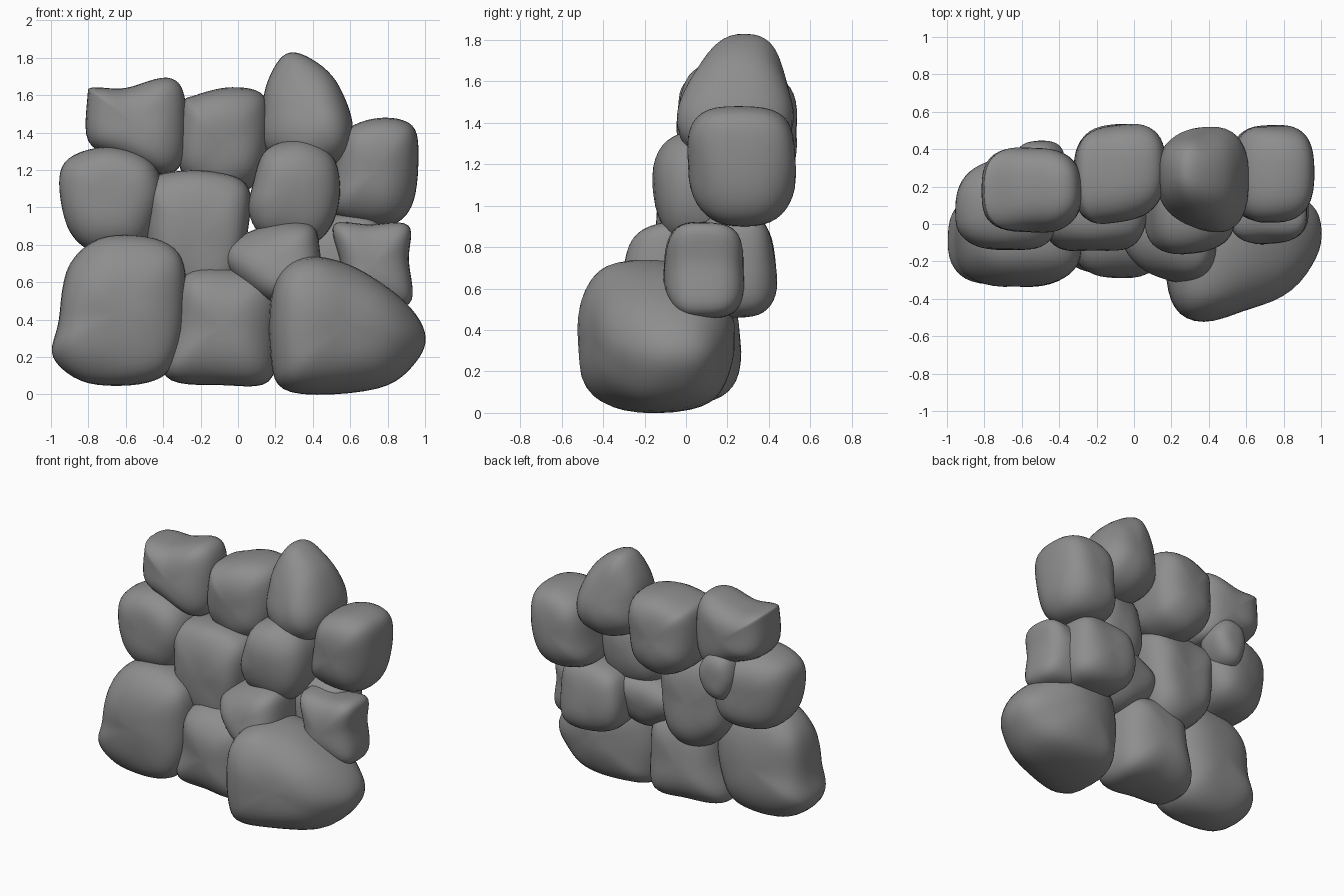
import bpy, bmesh
from math import sin, cos, pi, copysign
from mathutils import Vector, noise

if "Cube" in bpy.data.objects:
    bpy.data.objects.remove(bpy.data.objects["Cube"])

STEPS, RINGS = 6, 22
grey = bpy.data.materials.new("stone_grey")
grey.diffuse_color = (0.27, 0.27, 0.27, 1)
grey.use_nodes = True
grey.node_tree.nodes["Principled BSDF"].inputs["Base Color"].default_value = grey.diffuse_color


def smooth_loop(points):
    """Closed Catmull-Rom curve through the front outline."""
    p = [Vector(q) for q in points]
    n, out = len(p), []
    for i in range(n):
        a, b, c, d = p[i - 1], p[i], p[(i + 1) % n], p[(i + 2) % n]
        for k in range(STEPS):
            t = k / STEPS
            out.append(0.5 * (2 * b + (c - a) * t + (2 * a - 5 * b + 4 * c - d) * t * t
                              + (3 * b - a - 3 * c + d) * t ** 3))
    return out


def stone(name, y0, y1, outline, yaw=0.0, back_yaw=None, tilt=0.0, taper=0.0, power=2.8, bump=0.03):
    """Boulder: front outline (x, z) swelled between y0 and y1, then leaned and dented."""
    loop = smooth_loop(outline)
    back_yaw = yaw if back_yaw is None else back_yaw
    xs, zs = [p.x for p in loop], [p.y for p in loop]
    mid = Vector(((min(xs) + max(xs)) / 2, (min(zs) + max(zs)) / 2))
    yc, yd, seed = (y0 + y1) / 2, (y1 - y0) / 2, Vector((mid.x * 9, 3.1, mid.y * 7))

    def place(q, v):
        dx, dz = q.x - mid.x, q.y - mid.y
        turn = yaw + (back_yaw - yaw) * (v + 1) / 2
        co = Vector((q.x, yc + v * yd * (1 + taper * dz) + turn * dx + tilt * dz, q.y))
        d = noise.noise_vector(co * 3.2 + seed) * bump
        return co + Vector((d.x * 0.35, d.y, d.z * 0.35))

    bm = bmesh.new()
    rings = []
    for r in range(1, RINGS):
        a = -pi / 2 + pi * r / RINGS
        s = cos(a) ** (2 / power)
        v = copysign(abs(sin(a)) ** (2 / power), a)
        rings.append([bm.verts.new(place(mid + (q - mid) * s, v)) for q in loop])
    n = len(loop)
    for A, B in zip(rings, rings[1:]):
        for i in range(n):
            bm.faces.new((A[i], A[(i + 1) % n], B[(i + 1) % n], B[i]))
    for ring, v in ((rings[0], -1), (rings[-1], 1)):
        tip = bm.verts.new(place(mid, v))
        for i in range(n):
            bm.faces.new((ring[i], ring[(i + 1) % n], tip))
    for _ in range(2):
        bmesh.ops.smooth_vert(bm, verts=bm.verts, factor=0.4,
                              use_axis_x=True, use_axis_y=True, use_axis_z=True)
    bmesh.ops.recalc_face_normals(bm, faces=bm.faces)
    me = bpy.data.meshes.new(name)
    bm.to_mesh(me)
    bm.free()
    me.shade_smooth()
    me.materials.append(grey)
    ob = bpy.data.objects.new(name, me)
    bpy.context.collection.objects.link(ob)


# Bottom course
stone("bottom_left_stone", -0.335, 0.17,
      [(-.995, .2), (-.8, .065), (-.48, .065), (-.33, .2), (-.275, .65), (-.4, .82), (-.7, .845),
       (-.9, .7), (-.96, .4)])
stone("bottom_middle_stone", -0.28, 0.265,
      [(-.39, .1), (-.1, .05), (.17, .07), (.21, .35), (.19, .61), (0, .67), (-.29, .65), (-.35, .35)])
stone("bottom_right_stone", -0.48, 0.22,
      [(.17, .2), (.28, .01), (.75, .03), (.95, .17), (1, .33), (.86, .53), (.6, .69),
       (.35, .735), (.19, .58)], yaw=0.36, back_yaw=0.0, tilt=-0.05, power=2.55)

# Second course
stone("small_centre_stone", -0.29, 0.27,
      [(-.06, .8), (-.04, .65), (.2, .48), (.42, .56), (.44, .8), (.38, .92), (.15, .91)],
      yaw=-0.3, back_yaw=0.1, tilt=0.25)
stone("small_right_stone", -0.11, 0.29,
      [(.51, .91), (.55, .7), (.6, .5), (.8, .45), (.93, .5), (.91, .72), (.91, .91), (.7, .91)])
stone("rear_right_stone", 0.04, 0.435,
      [(.31, .88), (.31, .57), (.5, .47), (.75, .5), (.78, .75), (.73, .94), (.5, .96)], power=3.2)

# Third course
stone("left_stone", -0.145, 0.36,
      [(-.955, 1.1), (-.9, .87), (-.75, .76), (-.5, .8), (-.4, 1.05), (-.46, 1.25),
       (-.68, 1.325), (-.91, 1.26)], yaw=-0.05, back_yaw=0.2)
stone("centre_stone", -0.145, 0.32,
      [(-.5, .95), (-.45, .66), (-.24, .49), (-.02, .55), (.06, .9), (.04, 1.13), (-.2, 1.2), (-.48, 1.15)],
      power=3)
stone("centre_right_stone", -0.145, 0.28,
      [(.06, .97), (.15, .84), (.4, .81), (.53, .97), (.52, 1.25), (.35, 1.36), (.15, 1.31), (.08, 1.12)],
      yaw=0.05)
stone("rear_wedge_stone", 0.17, 0.43,
      [(-.64, 1.15), (-.57, 1.0), (-.44, 1.02), (-.37, 1.18), (-.45, 1.32), (-.6, 1.3)])
stone("right_stone", 0.005, 0.53,
      [(.51, 1.15), (.52, .95), (.8, .9), (.93, 1.0), (.965, 1.25), (.93, 1.44), (.75, 1.48), (.57, 1.4)],
      yaw=0.1, back_yaw=-0.05, power=2.6, taper=0.2)

# Top course
stone("top_left_stone", -0.045, 0.41,
      [(-.805, 1.6), (-.8, 1.35), (-.6, 1.25), (-.38, 1.17), (-.28, 1.3), (-.29, 1.6),
       (-.38, 1.7), (-.6, 1.64), (-.77, 1.645)], tilt=0.03, power=2.8)
stone("top_middle_stone", 0.015, 0.535,
      [(-.31, 1.53), (-.31, 1.2), (-.1, 1.06), (.12, 1.14), (.17, 1.4), (.14, 1.6), (-.03, 1.64), (-.22, 1.6)],
      yaw=0.15, back_yaw=0.04, power=2.8)
stone("top_right_stone", -0.01, 0.51,
      [(.13, 1.55), (.14, 1.32), (.35, 1.2), (.57, 1.26), (.62, 1.45), (.53, 1.68),
       (.38, 1.8), (.26, 1.82), (.17, 1.7)], yaw=-0.2, back_yaw=0.05, tilt=0.08, taper=-0.6, power=2.4)
